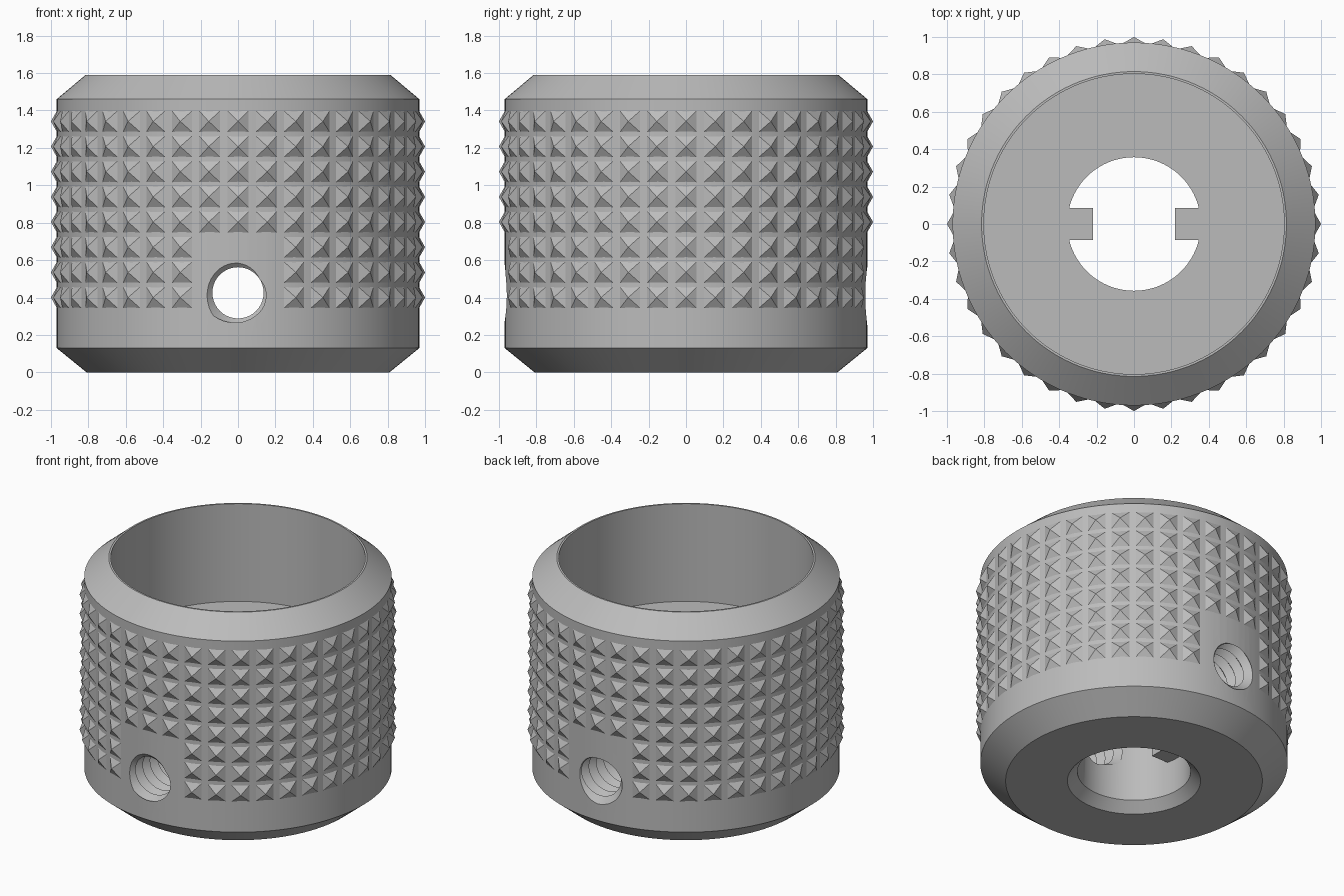
import bpy, bmesh
from math import sin, cos, pi, tau, radians
from mathutils import Matrix, Vector

cube = bpy.data.objects.get("Cube")
if cube:
    bpy.data.objects.remove(cube, do_unlink=True)

grey = bpy.data.materials.new("plain grey")
grey.use_nodes = True
colour = (0.5, 0.5, 0.5, 1)
grey.diffuse_color = colour
grey.node_tree.nodes["Principled BSDF"].inputs["Base Color"].default_value = colour


def make_object(name, bm):
    mesh = bpy.data.meshes.new(name)
    bm.to_mesh(mesh)
    bm.free()
    mesh.materials.append(grey)
    ob = bpy.data.objects.new(name, mesh)
    bpy.context.scene.collection.objects.link(ob)
    return ob


def lathe(name, profile, sides):
    """Revolve a closed (radius, height) profile around z."""
    bm = bmesh.new()
    rings = [[bm.verts.new((r * cos(tau * i / sides), r * sin(tau * i / sides), z))
              for r, z in profile] for i in range(sides)]
    n = len(profile)
    for i, ring in enumerate(rings):
        nxt = rings[(i + 1) % sides]
        for j in range(n):
            k = (j + 1) % n
            bm.faces.new((ring[j], nxt[j], nxt[k], ring[k]))
    bmesh.ops.recalc_face_normals(bm, faces=bm.faces)
    return make_object(name, bm)


def thread_cutter(name, z, minor, major, pitch, start, turns, sides):
    """Solid screw along y with V-shaped threads."""
    bm = bmesh.new()
    rows = 2 * turns + 3
    grid = [[bm.verts.new(((major if k % 2 else minor) * cos(tau * i / sides),
                           start + pitch * (k / 2 + i / sides),
                           z + (major if k % 2 else minor) * sin(tau * i / sides)))
             for k in range(rows)] for i in range(sides)]
    for i in range(sides):
        last = i == sides - 1
        shift = 2 if last else 0
        nxt = grid[(i + 1) % sides]
        for k in range(rows - 1 - shift):
            bm.faces.new((grid[i][k], grid[i][k + 1], nxt[k + 1 + shift], nxt[k + shift]))
    # Close both ends with a fan around the axis
    edges = [e for e in bm.edges if e.is_boundary]
    middle = start + pitch * turns / 2
    for side in (-1, 1):
        end = [e for e in edges if (e.verts[0].co.y - middle) * side > 0]
        y = sum(v.co.y for e in end for v in e.verts) / (2 * len(end))
        centre = bm.verts.new((0, y, z))
        for e in end:
            bm.faces.new((e.verts[0], e.verts[1], centre))
    bmesh.ops.recalc_face_normals(bm, faces=bm.faces)
    return make_object(name, bm)


def boolean(target, tool, operation):
    tool.hide_render = True
    mod = target.modifiers.new(operation.lower(), 'BOOLEAN')
    mod.operation, mod.solver, mod.object = operation, 'EXACT', tool
    bpy.context.view_layer.objects.active = target
    bpy.ops.object.modifier_apply(modifier=mod.name)
    bpy.data.objects.remove(tool, do_unlink=True)


# Chamfered cup with a thick floor and a central bore
FLOOR, HEIGHT, RADIUS, BORE = 0.91, 1.59, 0.97, 0.357
body = lathe("body", [(0.42, 0), (0.81, 0), (RADIUS, 0.13), (RADIUS, HEIGHT - 0.13),
                      (0.815, HEIGHT), (0.803, HEIGHT), (0.803, FLOOR),
                      (BORE, FLOOR), (BORE, 0.065)], 120)

# Two keys reaching into the bore
for side in (-1, 1):
    bm = bmesh.new()
    bmesh.ops.create_cube(bm, size=1, matrix=Matrix.Translation((side * 0.335, 0, (FLOOR + 0.3) / 2))
                          @ Matrix.Diagonal((0.23, 0.17, FLOOR - 0.3, 1)))
    boolean(body, make_object("key", bm), 'UNION')

# Threaded screw holes through front and back
HOLE_Z = 0.425
boolean(body, thread_cutter("thread_cutter", HOLE_Z, 0.137, 0.18, 0.08, -1.13, 28, 40), 'DIFFERENCE')

bpy.ops.object.select_all(action='DESELECT')
body.select_set(True)
bpy.context.view_layer.objects.active = body
bpy.ops.object.shade_smooth_by_angle(angle=radians(25))

# Knurling: rows of small pyramids, left out around the screw holes
COLUMNS, ROWS, HALF = 40, 8, 0.057
bm = bmesh.new()
for col in range(COLUMNS):
    turn = Matrix.Rotation(tau * col / COLUMNS, 3, 'Z')
    near_hole = (col + 1) % (COLUMNS // 2) <= 2
    for row in range(ROWS):
        if near_hole and row < 3:
            continue
        z = 0.4 + row * 0.1345
        base = [bm.verts.new(turn @ Vector((x * HALF, -RADIUS + 0.002, z + h * HALF)))
                for x, h in ((-1, -1), (1, -1), (1, 1), (-1, 1))]
        tip = bm.verts.new(turn @ Vector((0, -1, z)))
        for i in range(4):
            bm.faces.new((base[i], base[(i + 1) % 4], tip))
        bm.faces.new(base[::-1])
make_object("knurling", bm)
